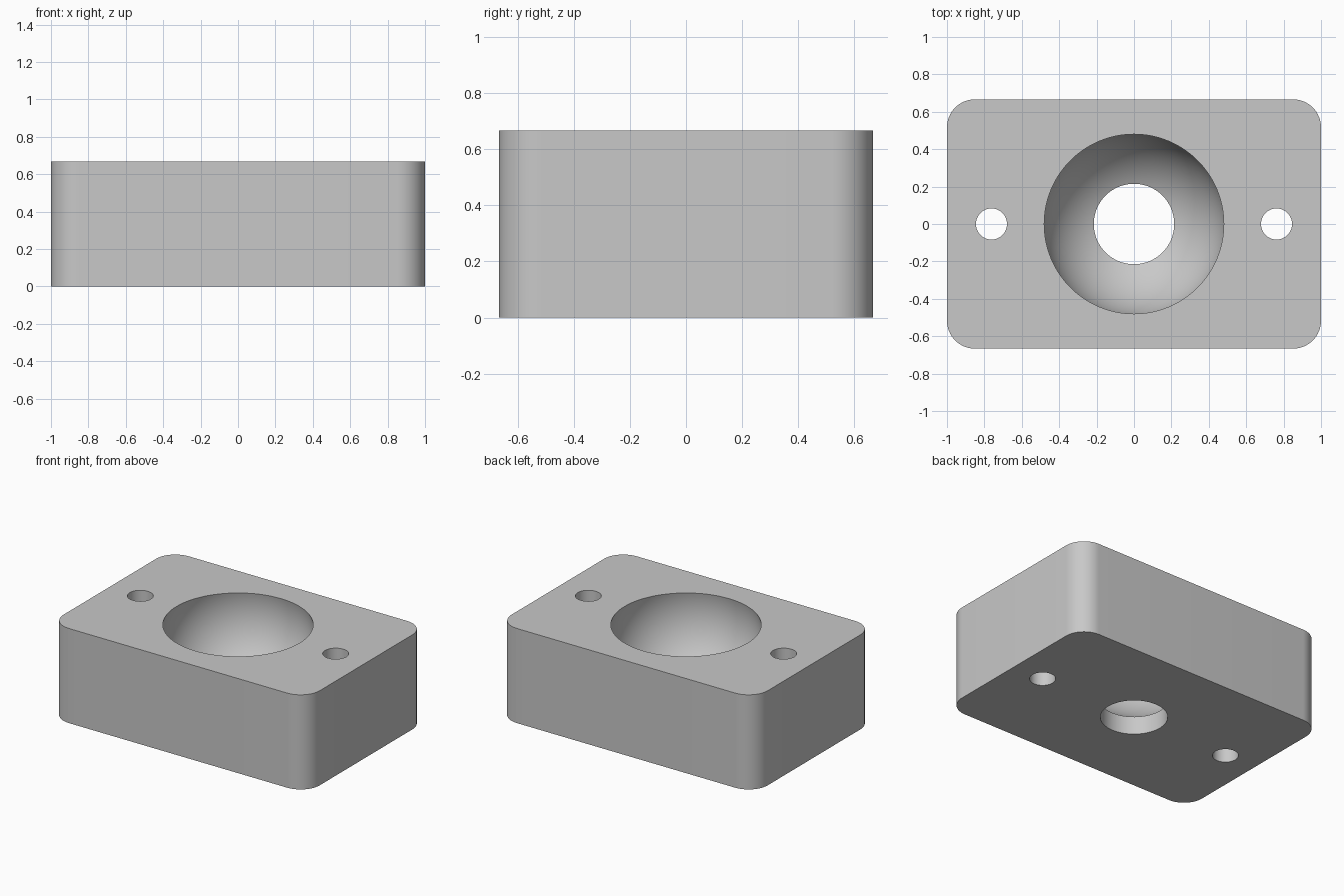
import bpy
import bmesh
import math

if "Cube" in bpy.data.objects:
    bpy.data.objects.remove(bpy.data.objects["Cube"], do_unlink=True)

LENGTH, WIDTH, HEIGHT = 2.0, 1.333, 0.667
CORNER = 0.15
BORE, RIM = 0.215, 0.48            # radii of through hole and socket mouth
BALL_Z, SCREW_X, SCREW_R = 0.568, 0.762, 0.083
BALL = math.hypot(RIM, HEIGHT - BALL_Z)

grey = bpy.data.materials.new("plain grey")
grey.use_nodes = True
colour = (0.58, 0.58, 0.58, 1)
grey.diffuse_color = colour
grey.node_tree.nodes["Principled BSDF"].inputs["Base Color"].default_value = colour


def add_object(name, bm):
    mesh = bpy.data.meshes.new(name)
    bmesh.ops.recalc_face_normals(bm, faces=bm.faces)
    bm.to_mesh(mesh)
    bm.free()
    mesh.materials.append(grey)
    obj = bpy.data.objects.new(name, mesh)
    bpy.context.collection.objects.link(obj)
    return obj


def lathe(name, profile, x=0, steps=96):
    """Closed solid turned about a vertical axis at x; profile ends on the axis."""
    bm = bmesh.new()
    verts = [bm.verts.new((r, 0, z)) for r, z in profile]
    edges = [bm.edges.new(pair) for pair in zip(verts, verts[1:])]
    bmesh.ops.spin(bm, geom=verts + edges, cent=(0, 0, 0), axis=(0, 0, 1),
                   angle=math.tau, steps=steps)
    bmesh.ops.remove_doubles(bm, verts=bm.verts, dist=1e-5)
    bmesh.ops.translate(bm, verts=bm.verts, vec=(x, 0, 0))
    return add_object(name, bm)


# Block with rounded upright corners
bm = bmesh.new()
bmesh.ops.create_cube(bm, size=1)
bmesh.ops.scale(bm, verts=bm.verts, vec=(LENGTH, WIDTH, HEIGHT))
bmesh.ops.translate(bm, verts=bm.verts, vec=(0, 0, HEIGHT / 2))
uprights = [e for e in bm.edges if abs(e.verts[0].co.z - e.verts[1].co.z) > 0.1]
bmesh.ops.bevel(bm, geom=uprights, offset=CORNER, segments=16, profile=0.5,
                affect='EDGES')
block = add_object("socket_block", bm)

# Ball socket running into a straight through hole
start, end = math.asin(BORE / BALL), math.pi - math.asin(RIM / BALL)
if HEIGHT > BALL_Z:
    end = math.pi - math.asin(RIM / BALL)
arc = [(BALL * math.sin(a), BALL_Z - BALL * math.cos(a))
       for a in (start + (end - start) * i / 40 for i in range(41))]
below, above = -0.1, HEIGHT + 0.1
socket = [(0, below), (BORE, below)] + arc + [(RIM, above), (0, above)]
cutters = [lathe("socket_cutter", socket)]

# Two screw holes
for side, x in (("left", SCREW_X), ("right", -SCREW_X)):
    shaft = [(0, below), (SCREW_R, below), (SCREW_R, above), (0, above)]
    cutters.append(lathe(side + "_screw_cutter", shaft, x, 64))

# Cut the openings, then drop the cutters
bpy.context.view_layer.objects.active = block
for cutter in cutters:
    cut = block.modifiers.new(cutter.name, 'BOOLEAN')
    cut.operation = 'DIFFERENCE'
    cut.solver = 'EXACT'
    cut.object = cutter
    bpy.ops.object.modifier_apply(modifier=cut.name)
    bpy.data.objects.remove(cutter, do_unlink=True)

# Smooth curved walls with crisp rims
bpy.ops.object.select_all(action='DESELECT')
block.select_set(True)
bpy.ops.object.shade_smooth_by_angle(angle=math.radians(30))
